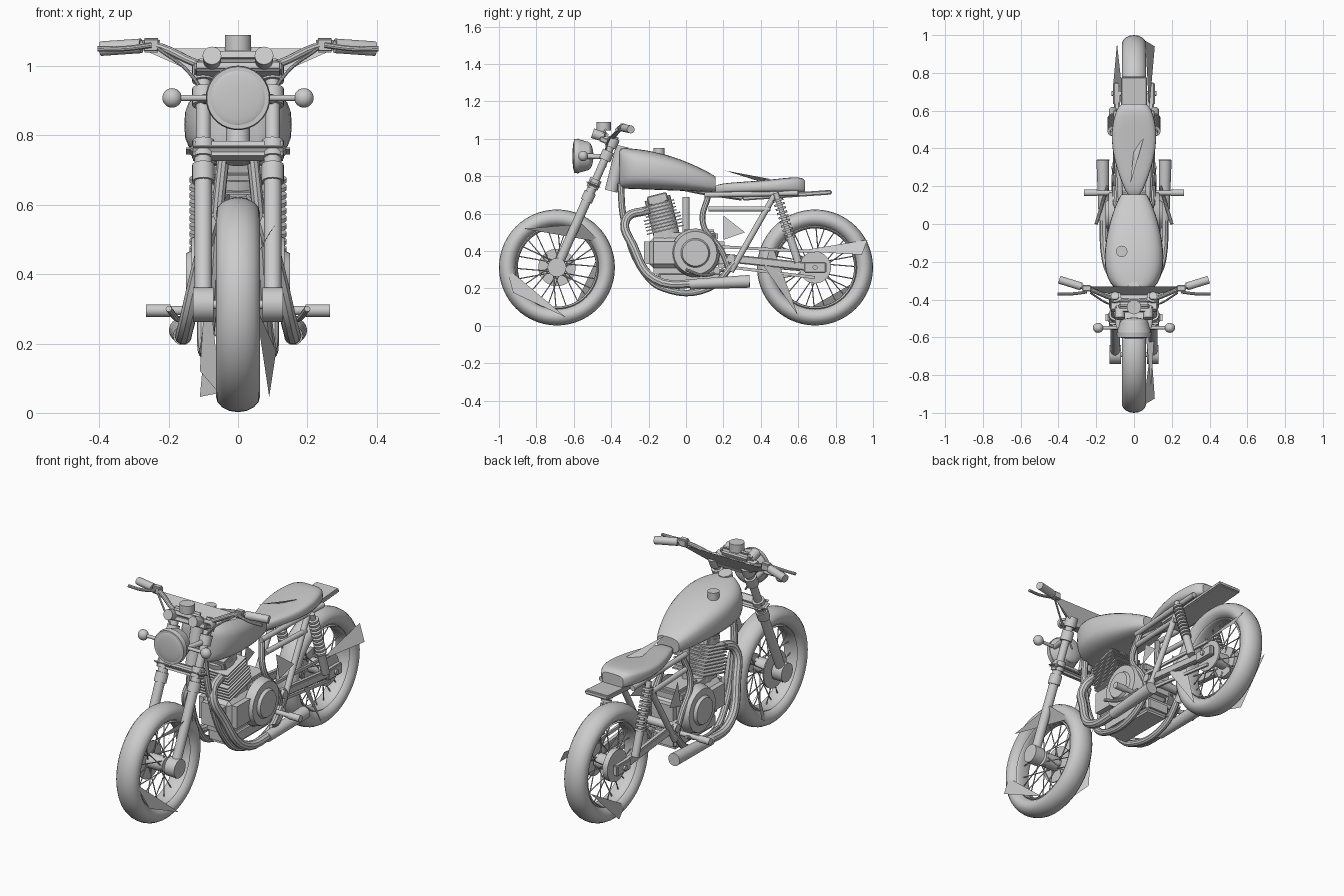
import bpy, bmesh, math
from math import sin, cos, pi, radians
from mathutils import Vector, Matrix

if "Cube" in bpy.data.objects:
    bpy.data.objects.remove(bpy.data.objects["Cube"])
shade = (.6, .6, .6, 1)
grey = bpy.data.materials.new("plain grey")
grey.use_nodes = True
grey.diffuse_color = shade
grey.node_tree.nodes["Principled BSDF"].inputs["Base Color"].default_value = shade
parts = []

def at(x, y, z):
    return Vector((x, y, z))

def add(name, data):
    ob = bpy.data.objects.new(name, data)
    bpy.context.collection.objects.link(ob)
    data.materials.append(grey)
    parts.append(ob)

def finish(name, bm):
    bmesh.ops.recalc_face_normals(bm, faces=bm.faces)
    mesh = bpy.data.meshes.new(name)
    bm.to_mesh(mesh)
    bm.free()
    add(name, mesh)

def rod(name, start, end, radius, end_radius=None, segments=24):
    bm = bmesh.new()
    span = end - start
    turn = span.to_track_quat("Z", "Y").to_matrix().to_4x4()
    bmesh.ops.create_cone(bm, cap_ends=True, segments=segments, radius1=radius,
                          radius2=end_radius or radius, depth=span.length,
                          matrix=Matrix.Translation((start + end) / 2) @ turn)
    finish(name, bm)

def disc(name, centre, width, radius, end_radius=None):
    half = at(math.copysign(width / 2, centre.x), 0, 0)
    rod(name, centre - half, centre + half, radius, end_radius, 36)

def box(name, centre, size, tilt=0, bevel=.006):
    bm = bmesh.new()
    place = Matrix.Translation(centre) @ Matrix.Rotation(radians(tilt), 4, "X")
    bmesh.ops.create_cube(bm, size=1, matrix=place @ Matrix.Diagonal((*size, 1)))
    if bevel:
        bmesh.ops.bevel(bm, geom=bm.edges[:], offset=bevel, segments=3, affect="EDGES")
    finish(name, bm)

def ball(name, centre, radius, depth):
    bm = bmesh.new()
    place = Matrix.Translation(centre) @ Matrix.Diagonal((radius, depth, radius, 1))
    bmesh.ops.create_uvsphere(bm, u_segments=24, v_segments=14, radius=1, matrix=place)
    finish(name, bm)

def tube(name, points, radius):
    curve = bpy.data.curves.new(name, "CURVE")
    curve.dimensions, curve.bevel_depth, curve.bevel_resolution = "3D", radius, 3
    curve.use_fill_caps, curve.resolution_u = True, 6
    spline = curve.splines.new("BEZIER")
    spline.bezier_points.add(len(points) - 1)
    for knot, point in zip(spline.bezier_points, points):
        knot.co = point
        knot.handle_left_type = knot.handle_right_type = "AUTO"
    add(name, curve)

def skin(name, rings, closed=False):
    bm = bmesh.new()
    loops = [[bm.verts.new(p) for p in ring] for ring in rings]
    for a, b in zip(loops, loops[1:] + loops[:closed]):
        for i in range(len(a)):
            bm.faces.new((a[i - 1], a[i], b[i], b[i - 1]))
    if not closed:
        bm.faces.new(loops[0])
        bm.faces.new(loops[-1])
    finish(name, bm)

def steps(count):
    return [2 * pi * k / count for k in range(count)]

def around(axle, angle, radius, x=0):
    return axle + at(x, radius * cos(angle), radius * sin(angle))

def hoop(name, axle, radius, thick, half_width):
    skin(name, [[around(axle, a, radius + thick * cos(t), half_width * sin(t)) for t in steps(16)]
                for a in steps(56)], True)

def rounded_ring(y, half_width, low, high, power):
    def bulge(v):
        return math.copysign(abs(v) ** power, v)
    return [at(half_width * bulge(cos(a)), y, (low + high + (high - low) * bulge(sin(a))) / 2)
            for a in steps(28)]

def panel(name, points):
    bm = bmesh.new()
    bm.faces.new([bm.verts.new(p) for p in points])
    finish(name, bm)

# Main anchor points on the centre plane
front_axle, rear_axle = at(0, -.69, .312), at(0, .69, .312)
fork_top, lamp = at(0, -.385, 1), at(0, -.55, .908)
cover, peg, pivot = at(0, .05, .39), at(0, .165, .295), at(0, .24, .36)
shock_top, shock_foot, seat_end = at(0, .48, .71), at(0, .6, .34), at(0, .6, .71)

# Wheels with tyre, rim, hub and laced spokes
for end, axle in (("front", front_axle), ("rear", rear_axle)):
    hoop(end + "_tyre", axle, .263, .047, .064)
    hoop(end + "_rim", axle, .218, .009, .042)
    disc(end + "_hub", axle, .1, .04)
    disc(end + "_axle", axle, .24, .013)
    for k, angle in enumerate(steps(24)):
        x = .04 if k % 2 else -.04
        rod(end + "_spoke", around(axle, angle, .04, x),
            around(axle, angle + (.5 if k % 4 < 2 else -.5), .215), .003, segments=6)
disc("front_brake_disc", front_axle - at(.055, 0, 0), .006, .1)
disc("rear_sprocket", rear_axle + at(.065, 0, 0), .01, .085)
disc("rear_drum", rear_axle - at(.05, 0, 0), .03, .085)

# Loose angular flaps beside the wheels
for name, axle, side, start in (("front_flap_left", front_axle, 1, 180),
                                ("front_flap_upper", front_axle, 1, 30),
                                ("front_flap_right", front_axle, -1, 285),
                                ("rear_flap_left", rear_axle, 1, 150),
                                ("rear_flap_right", rear_axle, -1, 250)):
    panel(name, [around(axle, radians(start + turn), .27, side * x)
                 for turn, x in ((0, .05), (30, .11), (100, .09))])
panel("rear_flap_upper", [at(.08, .6, .4), at(.06, .97, .46), at(.11, .94, .38)])

# Fuel tank swelling near the front and falling to a blunt rear
rings = []
for k in range(1, 21):
    t = (1 - cos(pi * k / 20)) / 2
    swell = sin(pi * .94 * t ** .6) ** .5
    top, bottom = .95 - .15 * t * t, .735 - .02 * t
    middle, half = (top + bottom) / 2, (top - bottom) / 2 * min(1, .5 + swell)
    rings.append(rounded_ring(-.36 + .517 * t, .155 * swell, middle - half, middle + half, .68))
skin("fuel_tank", rings)
rod("fuel_cap", at(-.065, -.145, .9), at(-.065, -.145, .952), .03)

# Seat with a raised rear edge, and the tail below it
rings = []
for k in range(1, 16):
    t = (1 - cos(pi * k / 16)) / 2
    ends = sin(pi * t) ** .15
    rings.append(rounded_ring(.15 + .49 * t, (.05 + .07 * sin(2.2 * t)) * ends,
                              .71, .71 + (.06 + .055 * t ** 3) * ends, .55))
skin("seat", rings)
panel("seat_crease", [at(-.02, .21, .83), at(.05, .45, .785), at(0, .4, .77)])
box("rear_fender", at(0, .54, .698), (.14, .48, .025), 4)

# Headlight and steering centre
forward = at(0, -1, 0)
rod("headlight_shell", lamp - forward * .03, lamp + forward * .025, .075, .09, 36)
rod("headlight_rim", lamp + forward * .025, lamp + forward * .05, .093, .09, 36)
ball("headlight_lens", lamp + forward * .047, .082, .01)
ball("headlight_back", lamp - forward * .025, .075, .03)
rod("steering_head", at(0, -.4, .72), at(0, -.34, .96), .035)
rod("steering_cap", at(0, -.44, 1.045), at(0, -.44, 1.09), .038)
box("upper_clamp", at(0, -.42, .985), (.25, .09, .03), -22)
box("lower_clamp", at(0, -.495, .755), (.3, .08, .045), -22, .02)
box("instrument_bracket", at(0, -.44, 1.025), (.19, .05, .06), -22, .02)
panel("bar_sheet", [at(x, y, z) for x, y, z in ((-.28, -.33, 1.05), (-.1, -.38, .97),
                                                (.1, -.38, .97), (.28, -.33, 1.05))])

# Engine block and finned leaning cylinder
box("crankcase", at(0, -.01, .39), (.23, .43, .22), 0, .05)
box("gearbox_top", at(0, .07, .48), (.16, .2, .07), 0, .02)
box("sump", at(0, .02, .25), (.16, .36, .09), 0, .02)
base = at(0, -.1, .47)
up = Matrix.Rotation(radians(14), 3, "X") @ at(0, 0, 1)
rod("cylinder_barrel", base, base + up * .22, .07)
for k in range(9):
    box("cooling_fin", base + up * (.045 + .018 * k), (.19, .2 if k < 5 else .17, .007), 14, 0)
box("cylinder_head", base + up * .215, (.13, .11, .05), 14)
rod("carburettor", at(0, 0, .5), at(0, 0, .69), .02)
tube("backbone", [at(0, -.36, .85), at(0, 0, .74), at(0, .3, .69)], .022)
disc("foot_peg_bar", peg, .53, .013)
disc("swingarm_pivot", pivot, .24, .022)

# Parts built once for each side
for side, s in (("left_", 1), ("right_", -1)):
    def out(x, point):
        return point + at(s * x, 0, 0)

    def path(*points):
        return [at(s * x, y, z) for x, y, z in points]

    def fork(t):
        return out(.1, front_axle.lerp(fork_top, t))

    # Fork leg, clamps and axle lug
    rod(side + "fork_lower", fork(0), fork(.62), .025)
    rod(side + "fork_upper", fork(.6), fork(1.02), .021)
    for t in (.55, .65, .87, .97):
        rod(side + "fork_collar", fork(t - .035), fork(t + .035), .032)
    disc(side + "axle_lug", out(.1, front_axle), .06, .05)
    rod(side + "headlight_stay", fork(.86), out(.08, lamp), .014)

    # Turn signal and gauge
    rod(side + "signal_stem", out(.085, lamp), out(.18, lamp), .009)
    ball(side + "signal_lamp", out(.19, lamp), .028, .026)
    rod(side + "gauge", at(s * .075, -.44, 1.01), at(s * .075, -.5, 1.03), .025, .027)

    # Handlebar, grip, lever and cable
    bar = path((0, -.41, 1), (.09, -.4, 1), (.25, -.34, 1.06), (.395, -.295, 1.05))
    tube(side + "handlebar", bar, .012)
    rod(side + "grip", bar[2].lerp(bar[3], .2), bar[3], .021)
    box(side + "switch_box", bar[2], (.05, .035, .042))
    tube(side + "lever", path((.25, -.36, 1.06), (.33, -.37, 1.05), (.405, -.37, 1.05)), .008)
    tube(side + "cable", path((.23, -.365, 1.05), (.14, -.42, .98), (.06, -.43, .85)), .005)

    # Frame rails and swingarm
    tube(side + "cradle", path((.04, -.35, .76), (.06, -.33, .56), (.08, -.22, .28), (.09, -.12, .2),
                               (.1, .12, .2), (.1, .26, .34)), .018)
    tube(side + "centre_post", path((.1, .23, .3), (.1, .19, .4), (.09, .09, .55), (.06, .12, .7)), .016)
    rod(side + "rear_strut", at(s * .1, .24, .29), out(.09, shock_top), .016)
    rod(side + "seat_rail", at(s * .07, .1, .7), out(.095, seat_end), .014)
    rod(side + "lower_rail", at(s * .08, .12, .625), at(s * .095, .45, .625), .014)
    box(side + "swingarm", out(.09, pivot.lerp(rear_axle, .5)), (.03, .54, .045), -6)
    box(side + "axle_block", out(.095, rear_axle), (.03, .12, .06))

    # Shock absorber with coil rings
    top, foot = out(.112, shock_top), out(.112, shock_foot)
    rod(side + "shock_rod", foot, top, .014)
    rod(side + "shock_body", foot, foot.lerp(top, .35), .021)
    for k in range(10):
        t = .34 + .06 * k
        rod(side + "shock_coil", foot.lerp(top, t), foot.lerp(top, t + .03), .028)

    # Engine covers, exhaust and foot controls
    disc(side + "engine_cover", out(.112, cover), .045, .13, .115)
    disc(side + "cover_cap", out(.14, cover), .02, .08, .07)
    tube(side + "exhaust_pipe", path((.045, -.2, .62), (.07, -.32, .57), (.11, -.28, .42),
                                     (.15, -.17, .25), (.16, .1, .225)), .024)
    rod(side + "muffler", at(s * .16, .02, .222), at(s * .165, .34, .238), .027, .034)
    disc(side + "peg_rubber", out(.23, peg), .07, .018)
    tube(side + "pedal", path((.14, .2, .3), (.17, .1, .27), (.2, 0, .3)), .009)
    panel(side + "side_panel", path((.09, .2, .59), (.12, .315, .5), (.11, .2, .46)))

# Chain runs on the left
for drop, tilt in ((.06, -3), (-.06, -7)):
    box("chain_run", at(.075, .43, .35 + drop), (.012, .52, .016), tilt, 0)

# Turn curves into meshes and smooth with sharp edges kept
bpy.ops.object.select_all(action="DESELECT")
for ob in parts:
    ob.select_set(True)
bpy.context.view_layer.objects.active = parts[0]
bpy.ops.object.convert(target="MESH")
bpy.ops.object.shade_smooth_by_angle(angle=radians(35))
